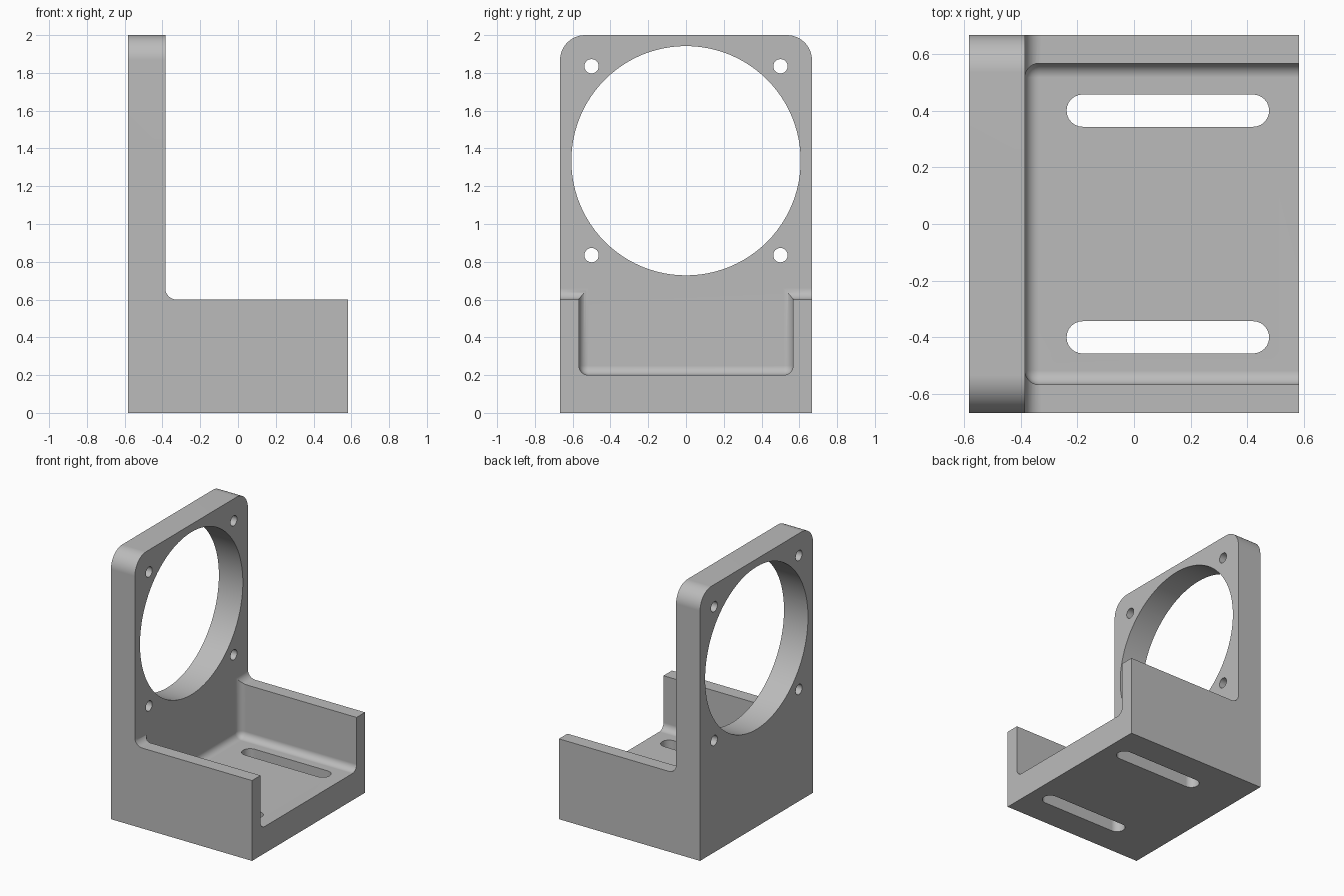
import bpy, bmesh
from math import sin, cos, pi
from mathutils import Vector

cube = bpy.data.objects.get("Cube")
if cube:
    bpy.data.objects.remove(cube)

HX, HY, H = 0.583, 0.667, 2.0       # half length, half width, height
FACE_X, WALL_Y = -0.385, 0.567      # inner faces of the plate and side walls
FLOOR_Z, WALL_Z = 0.2, 0.6
HOLE_Z = 1.335

grey = bpy.data.materials.new("light grey")
grey.use_nodes = True
grey.diffuse_color = (0.5, 0.5, 0.5, 1)
grey.node_tree.nodes["Principled BSDF"].inputs["Base Color"].default_value = (0.5, 0.5, 0.5, 1)


def arc(cx, cy, r, start, end, n):
    """Points of a circular arc, angles in half turns."""
    angles = [pi * (start + (end - start) * i / n) for i in range(n + 1)]
    return [(cx + r * cos(a), cy + r * sin(a)) for a in angles]


def prism(name, points, axis, low, high):
    """Extrude a closed profile along one axis."""
    place = {"x": lambda a, b, t: (t, a, b),
             "y": lambda a, b, t: (a, t, b),
             "z": lambda a, b, t: (a, b, t)}[axis]
    bm = bmesh.new()
    face = bm.faces.new([bm.verts.new(place(a, b, low)) for a, b in points])
    new = bmesh.ops.extrude_face_region(bm, geom=[face])["geom"]
    move = Vector(place(0, 0, high - low))
    bmesh.ops.translate(bm, vec=move, verts=[v for v in new if isinstance(v, bmesh.types.BMVert)])
    bmesh.ops.recalc_face_normals(bm, faces=bm.faces)
    return finish(name, bm)


def finish(name, bm):
    mesh = bpy.data.meshes.new(name)
    bm.to_mesh(mesh)
    bm.free()
    mesh.materials.append(grey)
    obj = bpy.data.objects.new(name, mesh)
    bpy.context.collection.objects.link(obj)
    return obj


def combine(obj, cutter, operation="DIFFERENCE"):
    mod = obj.modifiers.new(cutter.name, "BOOLEAN")
    mod.operation, mod.solver, mod.object = operation, "EXACT", cutter
    cutter.hide_render = True
    cutters.append(cutter)


cutters = []

# L-shaped side profile with a fillet at the foot of the plate
r = 0.06
profile = [(-HX, 0), (HX, 0), (HX, WALL_Z)]
profile += arc(FACE_X + r, WALL_Z + r, r, 1.5, 1, 8)
profile += [(FACE_X, H), (-HX, H)]
bracket = prism("mounting_bracket", profile, "y", -HY, HY)

# Rounded top corners of the plate
r = 0.133
outline = [(-HY, -0.1), (HY, -0.1)]
outline += arc(HY - r, H - r, r, 0, 0.5, 12) + arc(-HY + r, H - r, r, 0.5, 1, 12)
combine(bracket, prism("plate_outline", outline, "x", -1, 1), "INTERSECT")

# Tray recess with filleted inner edges
bm = bmesh.new()
bmesh.ops.create_cube(bm, size=1)
low, high = Vector((FACE_X, -WALL_Y, FLOOR_Z)), Vector((0.8, WALL_Y, 0.9))
for v in bm.verts:
    v.co = [low[i] if v.co[i] < 0 else high[i] for i in range(3)]
inner = [e for e in bm.edges
         if all(v.co.z < 0.3 for v in e.verts) and any(v.co.x < 0 for v in e.verts)
         or all(v.co.x < 0 for v in e.verts) and e.verts[0].co.y * e.verts[1].co.y > 0]
bmesh.ops.bevel(bm, geom=inner, offset=0.05, segments=6, profile=0.5, affect="EDGES")
combine(bracket, finish("tray_recess", bm))

# Large opening and four screw holes through the plate
combine(bracket, prism("fan_opening", arc(0, HOLE_Z, 0.607, 0, 2, 96)[:-1], "x", -0.8, 0))
for y in (-0.5, 0.5):
    for z in (HOLE_Z - 0.5, HOLE_Z + 0.5):
        combine(bracket, prism("screw_hole", arc(y, z, 0.038, 0, 2, 24)[:-1], "x", -0.8, 0))

# Two adjustment slots through the floor
r = 0.057
for y in (-0.4, 0.4):
    slot = arc(0.477 - r, y, r, -0.5, 0.5, 12) + arc(-0.238 + r, y, r, 0.5, 1.5, 12)
    combine(bracket, prism("floor_slot", slot, "z", -0.2, 0.4))

# Bake the cuts and drop the cutters
bpy.context.view_layer.update()
deps = bpy.context.evaluated_depsgraph_get()
mesh = bpy.data.meshes.new_from_object(bracket.evaluated_get(deps))
bracket.modifiers.clear()
bracket.data = mesh
mesh.materials.clear()
mesh.materials.append(grey)
for cutter in cutters:
    bpy.data.objects.remove(cutter)

# Smooth curved faces, keep flat faces flat
bpy.ops.object.select_all(action="DESELECT")
bracket.select_set(True)
bpy.context.view_layer.objects.active = bracket
bpy.ops.object.shade_smooth_by_angle(angle=pi / 6)
weighted = bracket.modifiers.new("weighted_normals", "WEIGHTED_NORMAL")
weighted.keep_sharp = True
